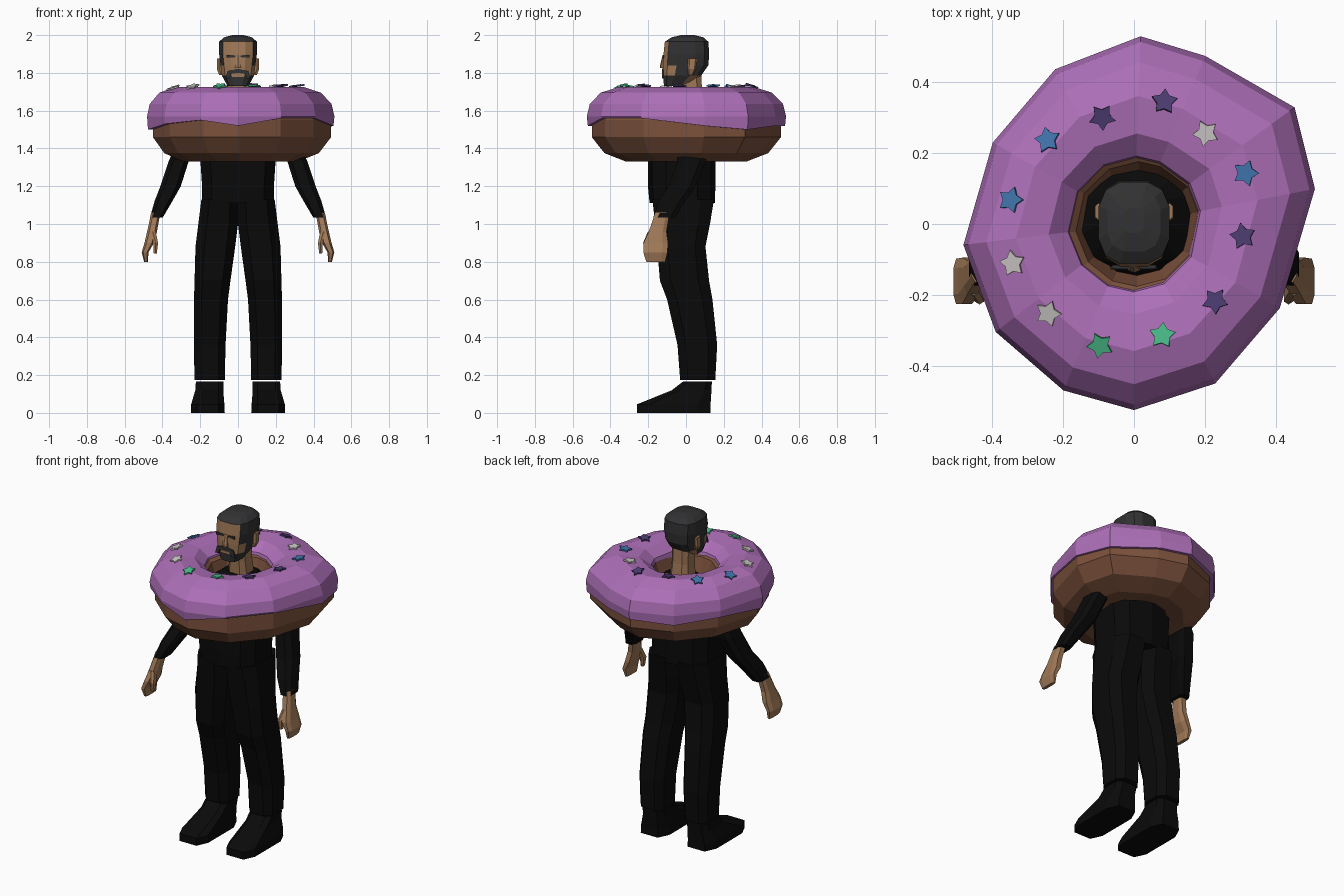
import bpy, bmesh, math
from mathutils import Vector
from mathutils.bvhtree import BVHTree


def material(name, rgb):
    m = bpy.data.materials.new(name)
    m.diffuse_color = (*rgb, 1)
    return m


ICING = material("purple_icing", (0.42, 0.16, 0.48))
DOUGH = material("brown_dough", (0.2, 0.082, 0.045))
SKIN = material("skin", (0.35, 0.19, 0.095))
BLACK = material("black_cloth", (0.003, 0.003, 0.003))
HAIR = material("dark_hair", (0.032, 0.032, 0.034))
BLUE = material("blue_star", (0.05, 0.17, 0.4))
VIOLET = material("violet_star", (0.07, 0.045, 0.16))
PALE = material("pale_star", (0.6, 0.57, 0.57))
GREEN = material("green_star", (0.07, 0.5, 0.25))


def build(name, bm, mats):
    bmesh.ops.recalc_face_normals(bm, faces=bm.faces)
    me = bpy.data.meshes.new(name)
    bm.to_mesh(me)
    bm.free()
    for m in mats:
        me.materials.append(m)
    ob = bpy.data.objects.new(name, me)
    bpy.context.collection.objects.link(ob)
    return ob


def bridge(bm, rings):
    for a, b in zip(rings, rings[1:]):
        for i in range(len(a)):
            j = (i + 1) % len(a)
            bm.faces.new((a[i], a[j], b[j], b[i]))


def loft(name, rings, mats, n=8, e=0.65, s=1, rule=None):
    """Stack of rounded-box sections: (z, x, y, half width, half depth)."""
    bm = bmesh.new()
    loops = []
    for z, x, y, rx, ry in rings:
        loop = []
        for k in range(n):
            t = 2 * math.pi * (k + 0.5) / n
            c, d = math.cos(t), math.sin(t)
            px = x + rx * math.copysign(abs(c) ** e, c) / math.cos(math.pi / n) ** e
            py = y + ry * math.copysign(abs(d) ** e, d) / math.cos(math.pi / n) ** e
            loop.append(bm.verts.new((s * px, py, z)))
        loops.append(loop)
    bridge(bm, loops)
    bm.faces.new(loops[0])
    bm.faces.new(loops[-1])
    if rule:
        for f in bm.faces:
            f.material_index = rule(f.calc_center_median())
    return build(name, bm, mats)


def plate(name, pts, y, depth, mat):
    """Thin front-facing plate from an outline in x and z."""
    bm = bmesh.new()
    f = bm.faces.new([bm.verts.new((x, y, z)) for x, z in pts])
    ext = bmesh.ops.extrude_face_region(bm, geom=[f])
    for v in ext["geom"]:
        if isinstance(v, bmesh.types.BMVert):
            v.co.y += depth
    return build(name, bm, [mat])


# Legs, shoes, sleeves and hands on both sides
for s, side in ((1, "left"), (-1, "right")):
    loft("trouser_" + side, [
        (0.175, 0.15, 0.062, 0.08, 0.093), (0.36, 0.15, 0.06, 0.084, 0.105),
        (0.6, 0.143, 0.02, 0.09, 0.12), (0.7, 0.135, -0.008, 0.095, 0.13),
        (0.88, 0.12, -0.025, 0.105, 0.128), (1.0, 0.105, -0.018, 0.105, 0.145),
        (1.13, 0.097, -0.015, 0.097, 0.163)], [BLACK], s=s)
    loft("shoe_" + side, [
        (0, 0.16, -0.065, 0.09, 0.195), (0.045, 0.16, -0.065, 0.088, 0.195),
        (0.12, 0.152, 0.03, 0.074, 0.105), (0.165, 0.15, 0.06, 0.073, 0.077)],
        [BLACK], e=0.5, s=s)
    loft("sleeve_" + side, [
        (1.54, 0.19, 0.03, 0.06, 0.07), (1.45, 0.25, 0.035, 0.065, 0.08),
        (1.33, 0.315, 0.03, 0.053, 0.075), (1.2, 0.357, -0.02, 0.054, 0.072),
        (1.12, 0.395, -0.075, 0.047, 0.07), (1.035, 0.432, -0.115, 0.034, 0.058)],
        [BLACK], s=s)
    loft("hand_" + side, [
        (1.06, 0.435, -0.125, 0.024, 0.038), (0.96, 0.455, -0.15, 0.026, 0.047),
        (0.9, 0.47, -0.16, 0.025, 0.065), (0.85, 0.492, -0.162, 0.018, 0.064),
        (0.8, 0.487, -0.16, 0.01, 0.05)], [SKIN], s=s)
    loft("thumb_" + side, [
        (0.96, 0.452, -0.18, 0.016, 0.02), (0.9, 0.436, -0.205, 0.013, 0.02),
        (0.845, 0.438, -0.205, 0.008, 0.013)], [SKIN], n=6, s=s)

# Shirt and neck
loft("shirt", [
    (1.11, 0, -0.02, 0.19, 0.167), (1.2, 0, -0.023, 0.19, 0.173),
    (1.35, 0, -0.023, 0.2, 0.173), (1.46, 0, -0.01, 0.2, 0.16),
    (1.56, 0, 0.02, 0.17, 0.13), (1.62, 0, 0.035, 0.09, 0.07)], [BLACK], n=10)
loft("neck", [(1.57, 0, 0.035, 0.065, 0.065), (1.7, 0, 0.025, 0.055, 0.06),
              (1.82, 0, 0.02, 0.055, 0.06)], [SKIN])


# Head: skin in front, hair around, beard at the chin
def head_rule(c):
    if c.z > 1.965:
        return 1
    if c.z < 1.785:
        return 1 if c.y < 0 else 0
    return 0 if c.y < -0.075 else 1


loft("head", [
    (1.73, 0, -0.055, 0.055, 0.062), (1.785, 0, -0.02, 0.085, 0.1),
    (1.84, 0, -0.002, 0.092, 0.12), (1.9, 0, 0.002, 0.1, 0.121),
    (1.965, 0, 0.003, 0.1, 0.115), (1.988, 0, 0.008, 0.075, 0.085),
    (2.0, 0, 0.01, 0.03, 0.035)], [SKIN, HAIR], n=12, e=0.7, rule=head_rule)

# Face details
for s, side in ((1, "left"), (-1, "right")):
    plate("eye_" + side, [(s * a, z) for a, z in
          ((0.014, 1.883), (0.062, 1.88), (0.062, 1.895), (0.014, 1.893))],
          -0.125, 0.009, HAIR)
    plate("moustache_" + side, [(s * a, z) for a, z in
          ((0, 1.8), (0.035, 1.795), (0.045, 1.77), (0.066, 1.77), (0.055, 1.81), (0, 1.822))],
          -0.128, 0.009, HAIR)
    loft("ear_" + side, [(1.79, 0.088, 0.025, 0.012, 0.012), (1.82, 0.1, 0.03, 0.012, 0.02),
                         (1.875, 0.1, 0.035, 0.01, 0.022)], [SKIN], n=6, s=s)
plate("lower_lip", [(-0.035, 1.778), (0.035, 1.778), (0.03, 1.795), (-0.03, 1.795)],
      -0.126, 0.009, SKIN)
loft("nose", [(1.825, 0, -0.12, 0.018, 0.016), (1.84, 0, -0.12, 0.016, 0.016),
              (1.895, 0, -0.117, 0.009, 0.006)], [SKIN], n=6)

# Ring: uneven twelve-sided sweep (angle, outer radius, icing rim height)
SPOKES = [(11, .52, 1.52), (36, .56, 1.5), (67, .515, 1.52), (88, .53, 1.52),
          (117, .49, 1.51), (150, .46, 1.53), (187, .485, 1.5), (218, .495, 1.53),
          (247, .51, 1.55), (270, .525, 1.52), (297, .505, 1.56), (330, .475, 1.56)]
HOLE = 0.15


def ring_mesh(profile, closed, dx=0):
    """Profile entries are (radius, z); z None means the icing rim height."""
    bm = bmesh.new()
    loops = []
    for r, z in profile:
        loop = []
        for a, R, rim in SPOKES:
            q = r
            if r > HOLE:
                q = HOLE + (r - HOLE) * (R - HOLE) / (0.51 - HOLE)
            t = math.radians(a)
            loop.append(bm.verts.new((q * math.cos(t) + dx, q * math.sin(t),
                                      rim if z is None else z)))
        loops.append(loop)
    if closed:
        loops.append(loops[0])
    bridge(bm, loops)
    return bm


build("dough_ring", ring_mesh([
    (0.485, 1.55), (0.485, 1.46), (0.42, 1.375), (0.31, 1.33), (0.2, 1.345),
    (0.15, 1.44), (0.145, 1.54), (0.175, 1.64), (0.25, 1.69), (0.42, 1.67)],
    True, 0.008), [DOUGH])
icing_bm = ring_mesh([
    (0.18, 1.625), (0.19, 1.665), (0.25, 1.712), (0.35, 1.725), (0.44, 1.695),
    (0.495, 1.635), (0.51, 1.57), (0.505, None), (0.475, None), (0.46, 1.6),
    (0.4, 1.66), (0.25, 1.69)], True)
bmesh.ops.recalc_face_normals(icing_bm, faces=icing_bm.faces)
surface = BVHTree.FromBMesh(icing_bm)
build("icing", icing_bm, [ICING])

# Star sprinkles laid on the icing
STARS = [(BLUE, -.345, .067), (BLUE, -.242, .235), (VIOLET, -.09, .302),
         (VIOLET, .085, .343), (PALE, .203, .257), (BLUE, .316, .144),
         (VIOLET, .308, -.035), (VIOLET, .23, -.218), (GREEN, .08, -.315),
         (GREEN, -.095, -.34), (PALE, -.24, -.25), (PALE, -.34, -.11)]
for i, (mat, x, y) in enumerate(STARS):
    hit, nor, _, _ = surface.ray_cast(Vector((x, y, 3)), Vector((0, 0, -1)))
    rot = Vector((0, 0, 1)).rotation_difference(nor)
    bm = bmesh.new()
    rings = []
    for h in (0.004, 0.013):
        ring = []
        for k in range(10):
            t = k * math.pi / 5 + i * 0.5
            r = 0.038 if k % 2 == 0 else 0.022
            ring.append(bm.verts.new(hit + rot @ Vector((r * math.cos(t), r * math.sin(t), h))))
        rings.append(ring)
    bridge(bm, rings)
    for ring in rings:
        bm.faces.new(ring)
    build("star_sprinkle_%d" % (i + 1), bm, [mat])
